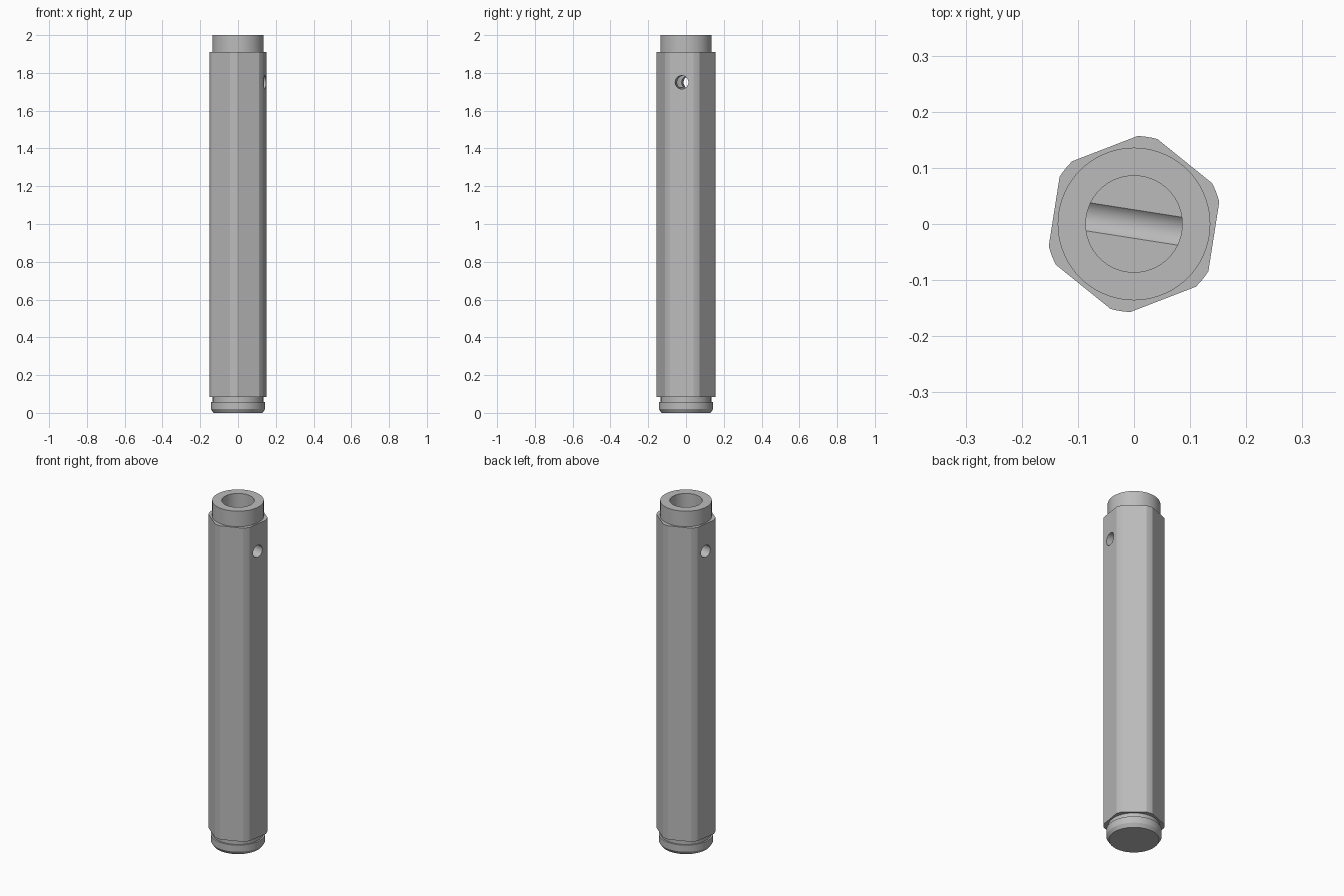
import bpy, bmesh
from math import cos, sin, pi, radians, acos
from mathutils import Matrix

cube = bpy.data.objects.get("Cube")
if cube:
    bpy.data.objects.remove(cube, do_unlink=True)

TWIST = radians(-8.9)      # direction of the first flat and the cross hole
APOTHEM, CORNER_R = 0.144, 0.157

steel = bpy.data.materials.new("grey_steel")
steel.use_nodes = True
GREY = (0.5, 0.5, 0.5, 1)
steel.diffuse_color = GREY
steel.node_tree.nodes["Principled BSDF"].inputs["Base Color"].default_value = GREY


def make_object(name, bm):
    bmesh.ops.recalc_face_normals(bm, faces=bm.faces)
    mesh = bpy.data.meshes.new(name)
    bm.to_mesh(mesh)
    bm.free()
    mesh.materials.append(steel)
    obj = bpy.data.objects.new(name, mesh)
    bpy.context.collection.objects.link(obj)
    return obj


def stack(name, rings):
    """Closed solid from a list of rings with equal point counts."""
    bm = bmesh.new()
    loops = [[bm.verts.new(p) for p in ring] for ring in rings]
    n = len(loops[0])
    for a, b in zip(loops, loops[1:]):
        for i in range(n):
            j = (i + 1) % n
            bm.faces.new((a[i], a[j], b[j], b[i]))
    bm.faces.new(loops[0])
    bm.faces.new(loops[-1])
    return make_object(name, bm)


def lathe(name, profile, sides=72):
    return stack(name, [[(r * cos(2 * pi * i / sides), r * sin(2 * pi * i / sides), z)
                         for i in range(sides)] for r, z in profile])


def combine(target, other, operation):
    mod = target.modifiers.new(operation.lower(), "BOOLEAN")
    mod.object, mod.operation, mod.solver = other, operation, "EXACT"
    bpy.context.view_layer.objects.active = target
    bpy.ops.object.modifier_apply(modifier=mod.name)
    bpy.data.objects.remove(other, do_unlink=True)


# Hexagonal shaft with corners turned down to a circle
half = acos(APOTHEM / CORNER_R)
outline = []
for side in range(6):
    start = TWIST + side * pi / 3 + half
    for k in range(5):
        a = start + (pi / 3 - 2 * half) * k / 4
        outline.append((CORNER_R * cos(a), CORNER_R * sin(a)))
shaft = stack("hex_shaft", [[(x, y, z) for x, y in outline] for z in (0.083, 1.91)])

# Turned core: chamfered foot collar, neck groove and top spigot
core = lathe("turned_core", [(0.13, 0), (0.143, 0.02), (0.143, 0.058),
                             (0.134, 0.058), (0.134, 0.2), (0.136, 0.2), (0.136, 2)])
combine(shaft, core, "UNION")

# Blind bore from the top
combine(shaft, lathe("bore_cutter", [(0.086, 1.725), (0.086, 2.1)]), "DIFFERENCE")

# Cross hole through two opposite flats
hole = lathe("cross_hole_cutter", [(0.0355, -0.3), (0.0355, 0.3)], 48)
hole.data.transform(Matrix.Translation((0, 0, 1.75)) @ Matrix.Rotation(TWIST, 4, "Z")
                    @ Matrix.Rotation(pi / 2, 4, "Y"))
combine(shaft, hole, "DIFFERENCE")

# Smooth the round surfaces, keep the machined edges crisp
bpy.ops.object.select_all(action="DESELECT")
shaft.select_set(True)
bpy.context.view_layer.objects.active = shaft
bpy.ops.object.shade_smooth_by_angle(angle=radians(18))
